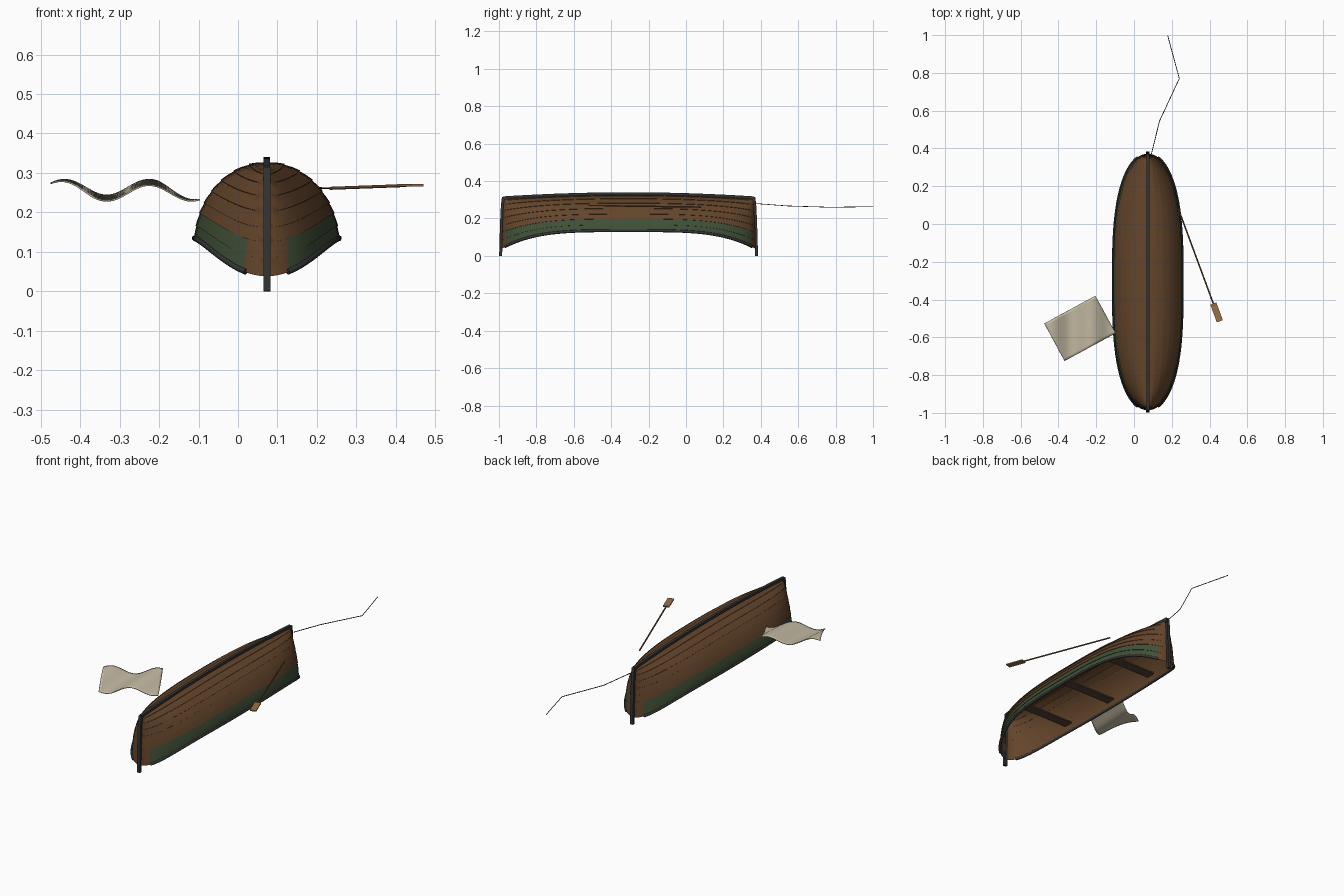
import bpy, bmesh, math
from mathutils import Vector

if "Cube" in bpy.data.objects:
    bpy.data.objects.remove(bpy.data.objects["Cube"])


def material(name, rgb):
    m = bpy.data.materials.new(name)
    m.use_nodes = True
    m.diffuse_color = (*rgb, 1)
    bsdf = m.node_tree.nodes["Principled BSDF"]
    bsdf.inputs["Base Color"].default_value = (*rgb, 1)
    bsdf.inputs["Roughness"].default_value = 0.8
    return m


PLANK = material("plank brown", (0.128, 0.06, 0.024))
GREEN = material("faded green", (0.052, 0.08, 0.038))
IRON = material("tarred wood", (0.032, 0.034, 0.032))
BENCH = material("bench brown", (0.09, 0.054, 0.032))
CLOTH = material("canvas", (0.56, 0.5, 0.37))
SHAFT = material("oar wood", (0.15, 0.08, 0.035))
BLADE = material("oar blade wood", (0.32, 0.165, 0.065))
ROPE = material("rope", (0.04, 0.032, 0.025))

CX, CY, HALF = 0.073, -0.307, 0.67


def finish(name, bm, mats, smooth=True):
    me = bpy.data.meshes.new(name)
    bm.to_mesh(me)
    bm.free()
    for m in mats:
        me.materials.append(m)
    ob = bpy.data.objects.new(name, me)
    bpy.context.collection.objects.link(ob)
    if smooth:
        bpy.ops.object.select_all(action="DESELECT")
        ob.select_set(True)
        bpy.context.view_layer.objects.active = ob
        bpy.ops.object.shade_smooth_by_angle(angle=math.radians(35))
    return ob


# Hull lines: t runs from -1 to 1 along the boat
def beam(t):
    return 0.183 * math.sqrt(max(0, 1 - abs(t) ** 3))


def keel_z(t):
    return 0.327 - 0.022 * t * t


def edge_z(t):
    return 0.119 - 0.101 * t ** 4


def hull_point(t, deg, off=0.0):
    a = math.radians(deg)
    w = beam(t)
    d = 1 - math.cos(a)
    off *= min(1, w / 0.08)
    x = w * math.sin(a) + off * math.sin(a)
    z = keel_z(t) - (keel_z(t) - edge_z(t)) * d + off * math.cos(a)
    return Vector((x, CY + t * (HALF + 0.01 * d), z))


STRAKES = [0, 14, 27, 39, 50, 60, 68, 77, 86]
STATIONS = [math.sin(math.pi / 2 * i / 26) for i in range(-26, 27)]


def hull_shell(name, base, lap, mats):
    # Overlapping planks; the lowest ones take the second colour, if any
    rows = []
    for k, (a, b) in enumerate(zip(STRAKES, STRAKES[1:])):
        kind = 1 if len(mats) > 1 and k >= len(STRAKES) - 3 else 0
        for j in range(3):
            f = j / 2
            rows.append((a + (b - a) * f, base + lap * f, kind))
    bm = bmesh.new()
    for side in (1, -1):
        grid = []
        for t in STATIONS:
            line = []
            for deg, off, _ in rows:
                p = hull_point(t, deg, off)
                line.append(bm.verts.new((CX + side * p.x, p.y, p.z)))
            grid.append(line)
        for i in range(len(grid) - 1):
            mid = abs(STATIONS[i] + STATIONS[i + 1]) / 2
            for j in range(len(rows) - 1):
                q = [grid[i][j], grid[i][j + 1], grid[i + 1][j + 1], grid[i + 1][j]]
                f = bm.faces.new(q if side > 0 else q[::-1])
                f.material_index = rows[j][2] if mid < 0.97 else 0
    bmesh.ops.remove_doubles(bm, verts=bm.verts, dist=0.00005)
    # Orient outside outwards, lining inwards
    bm.normal_update()
    top = max(bm.faces, key=lambda f: f.calc_center_median().z)
    if (top.normal.z > 0) != (base >= 0):
        bmesh.ops.reverse_faces(bm, faces=bm.faces)
    return finish(name, bm, mats)


hull_shell("hull_planking", 0.0, 0.0025, [PLANK, GREEN])
hull_shell("hull_lining", -0.008, 0.0025, [PLANK])


def bar(name, path, width, depth, mat):
    # Rectangular strip following a path in the middle plane
    bm = bmesh.new()
    rings = []
    for i, p in enumerate(path):
        d = path[min(i + 1, len(path) - 1)] - path[max(i - 1, 0)]
        n = Vector((0, -d.z, d.y)).normalized() * depth / 2
        s = Vector((width / 2, 0, 0))
        rings.append([bm.verts.new(p + c) for c in (s + n, n - s, -s - n, s - n)])
    for r0, r1 in zip(rings, rings[1:]):
        for k in range(4):
            bm.faces.new((r0[k], r0[(k + 1) % 4], r1[(k + 1) % 4], r1[k]))
    bm.faces.new(rings[0])
    bm.faces.new(rings[-1][::-1])
    bmesh.ops.recalc_face_normals(bm, faces=bm.faces)
    return finish(name, bm, [mat])


def tube(name, points, radius, mat, res=3):
    cu = bpy.data.curves.new(name, "CURVE")
    cu.dimensions = "3D"
    cu.bevel_depth = radius
    cu.bevel_resolution = res
    cu.use_fill_caps = True
    sp = cu.splines.new("POLY")
    sp.points.add(len(points) - 1)
    for q, p in zip(sp.points, points):
        q.co = (*p, 1)
    cu.materials.append(mat)
    ob = bpy.data.objects.new(name, cu)
    bpy.context.collection.objects.link(ob)
    return ob


# Keel and the two end posts
bar("keel", [Vector((CX, CY + HALF * t, keel_z(t) + 0.004)) for t in STATIONS],
    0.016, 0.018, IRON)
for end, label in ((-1, "front_post"), (1, "back_post")):
    post = []
    for i in range(9):
        f = i / 8
        y = CY + end * (0.669 + 0.015 * math.sqrt(f))
        post.append(Vector((CX, y, 0.314 * (1 - f))))
    bar(label, post, 0.018, 0.016, IRON)

# Gunwale rails
for side, label in ((1, "left_rail"), (-1, "right_rail")):
    pts = []
    for t in STATIONS:
        if abs(t) < 0.975:
            p = hull_point(t, 86)
            pts.append((CX + side * p.x, p.y, p.z + 0.001))
    tube(label, pts, 0.0075, IRON)


def box(name, centre, size, mat, turn=0.0):
    bm = bmesh.new()
    bmesh.ops.create_cube(bm, size=1)
    bmesh.ops.scale(bm, vec=size, verts=bm.verts)
    ob = finish(name, bm, [mat], smooth=False)
    ob.location = centre
    ob.rotation_euler.z = turn
    return ob


# Cross benches
for n, y in enumerate((-0.65, -0.31, 0.04)):
    t = (y - CY) / HALF
    box(f"bench_{n + 1}", (CX, y, 0.165), (beam(t) * 1.86, 0.055, 0.008), BENCH)

# Oar
grip, neck = Vector((0.235, 0.08, 0.261)), Vector((0.425, -0.435, 0.268))
tube("oar_shaft", [grip, neck], 0.004, SHAFT)
along = (neck - grip).normalized()
box("oar_blade", neck + along * 0.035, (0.034, 0.1, 0.006), BLADE,
    math.atan2(along.y, along.x) + math.pi / 2)

# Mooring rope
tube("rope", [(0.092, 0.37, 0.28), (0.135, 0.545, 0.267),
              (0.24, 0.77, 0.26), (0.178, 0.999, 0.263)], 0.002, ROPE, 1)

# Rippled canvas sheet
bm = bmesh.new()
nu, nv = 28, 16
sheet = []
for i in range(nu + 1):
    u = i / nu
    col = []
    for j in range(nv + 1):
        v = j / nv
        x = -0.475 + 0.27 * u + 0.108 * v
        y = -0.527 + 0.147 * u - 0.198 * v
        wave = math.cos(2 * math.pi * (x + 0.225) / 0.215)
        col.append(bm.verts.new((x, y, 0.256 + 0.02 * wave + 0.007 * (1 - 2 * v))))
    sheet.append(col)
for i in range(nu):
    for j in range(nv):
        bm.faces.new((sheet[i][j], sheet[i][j + 1], sheet[i + 1][j + 1], sheet[i + 1][j]))
canvas = finish("canvas_sheet", bm, [CLOTH])
solid = canvas.modifiers.new("thickness", "SOLIDIFY")
solid.thickness = 0.004
solid.offset = 0
